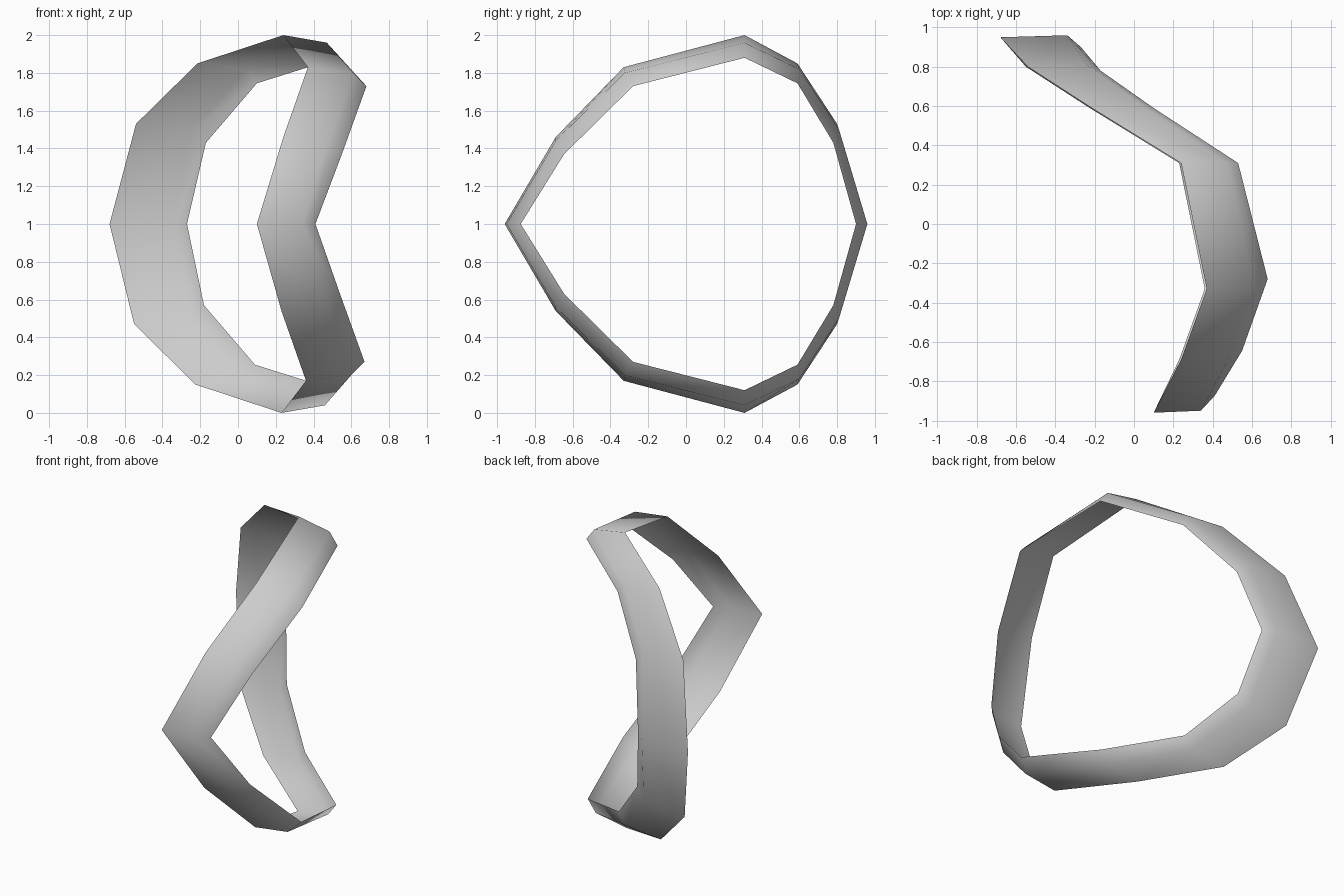
import bpy

if "Cube" in bpy.data.objects:
    bpy.data.objects.remove(bpy.data.objects["Cube"])

# Band cross-sections over the upper half, from back to front:
# left rim, ridge, right rim (x, y, z)
UPPER = [
    [(-0.68, 0.95, 1.00), (-0.34, 0.96, 1.00), (-0.27, 0.90, 1.00)],
    [(-0.54, 0.80, 1.53), (-0.24, 0.81, 1.50), (-0.17, 0.78, 1.43)],
    [(-0.215, 0.59, 1.85), (0.045, 0.60, 1.82), (0.10, 0.59, 1.745)],
    [(0.24, 0.31, 2.00), (0.47, 0.31, 1.96), (0.53, 0.31, 1.88)],
    [(0.37, -0.33, 1.83), (0.61, -0.325, 1.80), (0.68, -0.28, 1.73)],
    [(0.24, -0.69, 1.46), (0.48, -0.69, 1.44), (0.55, -0.645, 1.37)],
    [(0.10, -0.96, 1.00), (0.34, -0.95, 1.00), (0.41, -0.875, 1.00)],
]

# Lower half mirrors the upper one, shifted very slightly sideways
lower = [[(x - 0.01, y, 2.0 - z) for x, y, z in sec] for sec in reversed(UPPER[1:-1])]
ring = UPPER + lower
n = len(ring)

# Open thin band, wrapped into a closed loop
verts = [p for sec in ring for p in sec]
faces = []
for i in range(n):
    a, b = i * 3, ((i + 1) % n) * 3
    for k in range(2):
        faces.append((a + k, b + k, b + k + 1, a + k + 1))

mesh = bpy.data.meshes.new("bangle_band")
mesh.from_pydata(verts, [], faces)
mesh.polygons.foreach_set("use_smooth", [True] * len(faces))
mesh.update()

mat = bpy.data.materials.new("light grey")
mat.diffuse_color = (0.6, 0.6, 0.6, 1.0)
mat.use_nodes = True
mat.node_tree.nodes["Principled BSDF"].inputs["Base Color"].default_value = mat.diffuse_color
mesh.materials.append(mat)

band = bpy.data.objects.new("bangle_band", mesh)
bpy.context.collection.objects.link(band)
